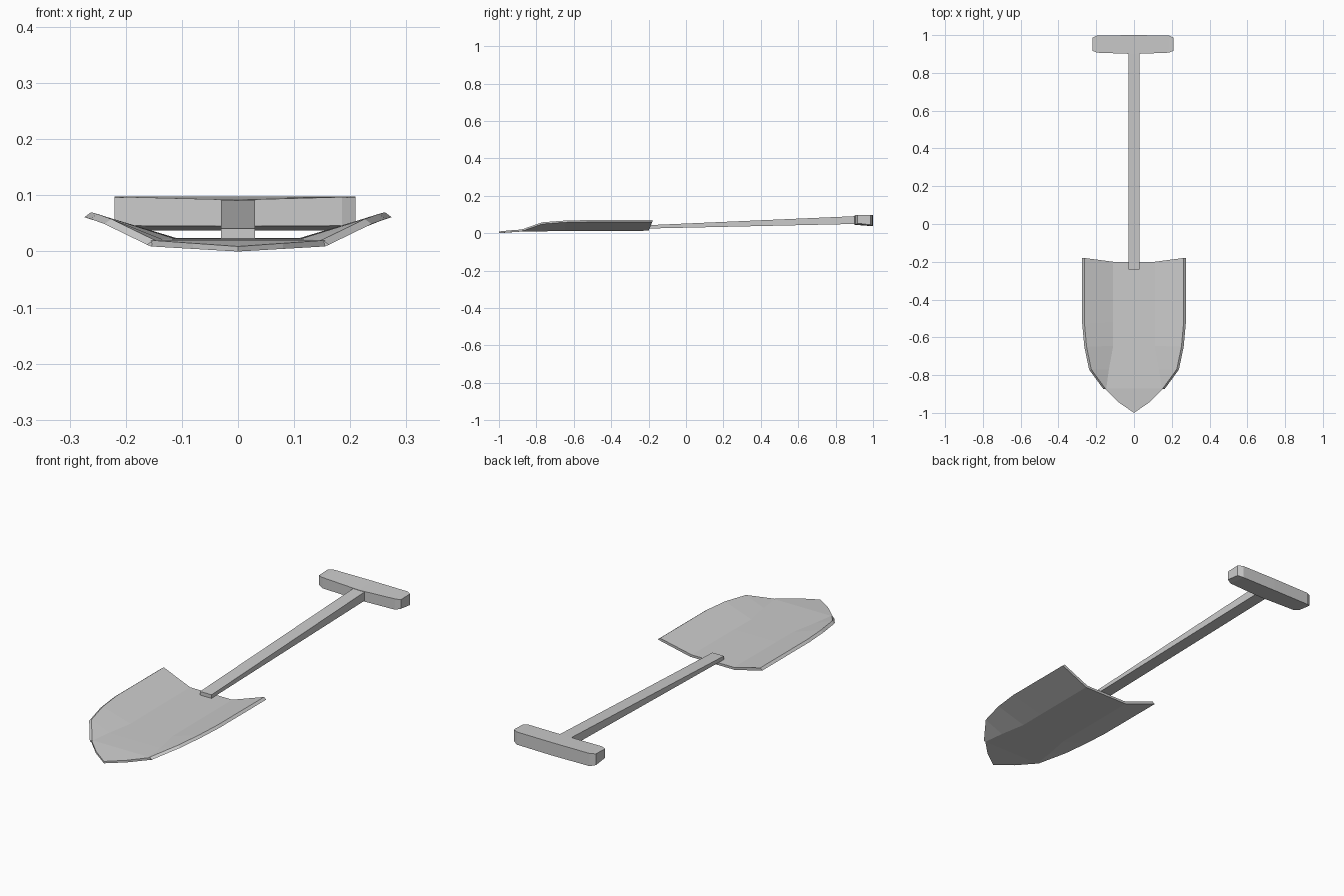
import bpy
import bmesh

if "Cube" in bpy.data.objects:
    bpy.data.objects.remove(bpy.data.objects["Cube"], do_unlink=True)

steel = bpy.data.materials.new("plain grey")
steel.use_nodes = True
grey = (0.6, 0.6, 0.6, 1.0)
steel.diffuse_color = grey
steel.node_tree.nodes["Principled BSDF"].inputs["Base Color"].default_value = grey


def loft(name, rings):
    """Skin a solid through closed rings of equal length and cap both ends."""
    bm = bmesh.new()
    rows = [[bm.verts.new(p) for p in ring] for ring in rings]
    n = len(rows[0])
    for a, b in zip(rows, rows[1:]):
        for i in range(n):
            j = (i + 1) % n
            bm.faces.new((a[i], a[j], b[j], b[i]))
    bm.faces.new(rows[0])
    bm.faces.new(rows[-1])
    bmesh.ops.remove_doubles(bm, verts=bm.verts, dist=0.0005)
    bmesh.ops.recalc_face_normals(bm, faces=bm.faces)
    mesh = bpy.data.meshes.new(name)
    bm.to_mesh(mesh)
    bm.free()
    mesh.materials.append(steel)
    obj = bpy.data.objects.new(name, mesh)
    bpy.context.collection.objects.link(obj)
    return obj


def blade_ring(floor, rim):
    """Cross-section of the dished sheet: upper skin then lower skin."""
    (fx, fy, fz), (rx, ry, rz) = floor, rim
    top = [(-rx, ry, rz), (-fx, fy, fz), (fx, fy, fz), (rx, ry, rz)]
    under = [(rx + 0.012, ry, rz - 0.009), (fx + 0.008, fy, fz - 0.011)]
    return top + under + [(-x, y, z) for x, y, z in reversed(under)]


# Dished blade, from the open back edge to the front corners
stations = [
    ((0.11, -0.20, 0.024), (0.262, -0.18, 0.070)),
    ((0.11, -0.52, 0.023), (0.262, -0.53, 0.070)),
    ((0.11, -0.645, 0.022), (0.251, -0.65, 0.067)),
    ((0.133, -0.77, 0.021), (0.226, -0.77, 0.058)),
    ((0.147, -0.872, 0.020), (0.150, -0.874, 0.021)),
]
loft("blade", [blade_ring(*s) for s in stations])

# Pointed tip: two thin outlines stacked in z
outline = [(-0.155, -0.872), (-0.08, -0.945), (0, -1.0), (0.08, -0.945), (0.155, -0.872)]


def tip_skin(corner_z, point_z):
    return [(x, y, point_z + (corner_z - point_z) * abs(x) / 0.155) for x, y in outline]


loft("blade_tip", [tip_skin(0.009, 0.0), tip_skin(0.020, 0.009)])


def shaft_ring(y, low, high):
    return [(-0.03, y, low), (0.03, y, low), (0.03, y, high), (-0.03, y, high)]


# Tapering square shaft
loft("shaft", [shaft_ring(-0.24, 0.024, 0.041), shaft_ring(0.93, 0.050, 0.092)])


def grip_ring(x, front, back, low, high):
    return [(x, front, low + 0.008), (x, back, low), (x, back, 0.098), (x, front, high)]


# Cross grip with chamfered ends and a slightly dipped front edge
loft("grip", [
    grip_ring(-0.220, 0.917, 0.986, 0.045, 0.096),
    grip_ring(-0.195, 0.907, 0.998, 0.038, 0.097),
    grip_ring(0.0, 0.900, 1.0, 0.037, 0.092),
    grip_ring(0.185, 0.907, 0.998, 0.038, 0.097),
    grip_ring(0.209, 0.917, 0.986, 0.045, 0.096),
])
